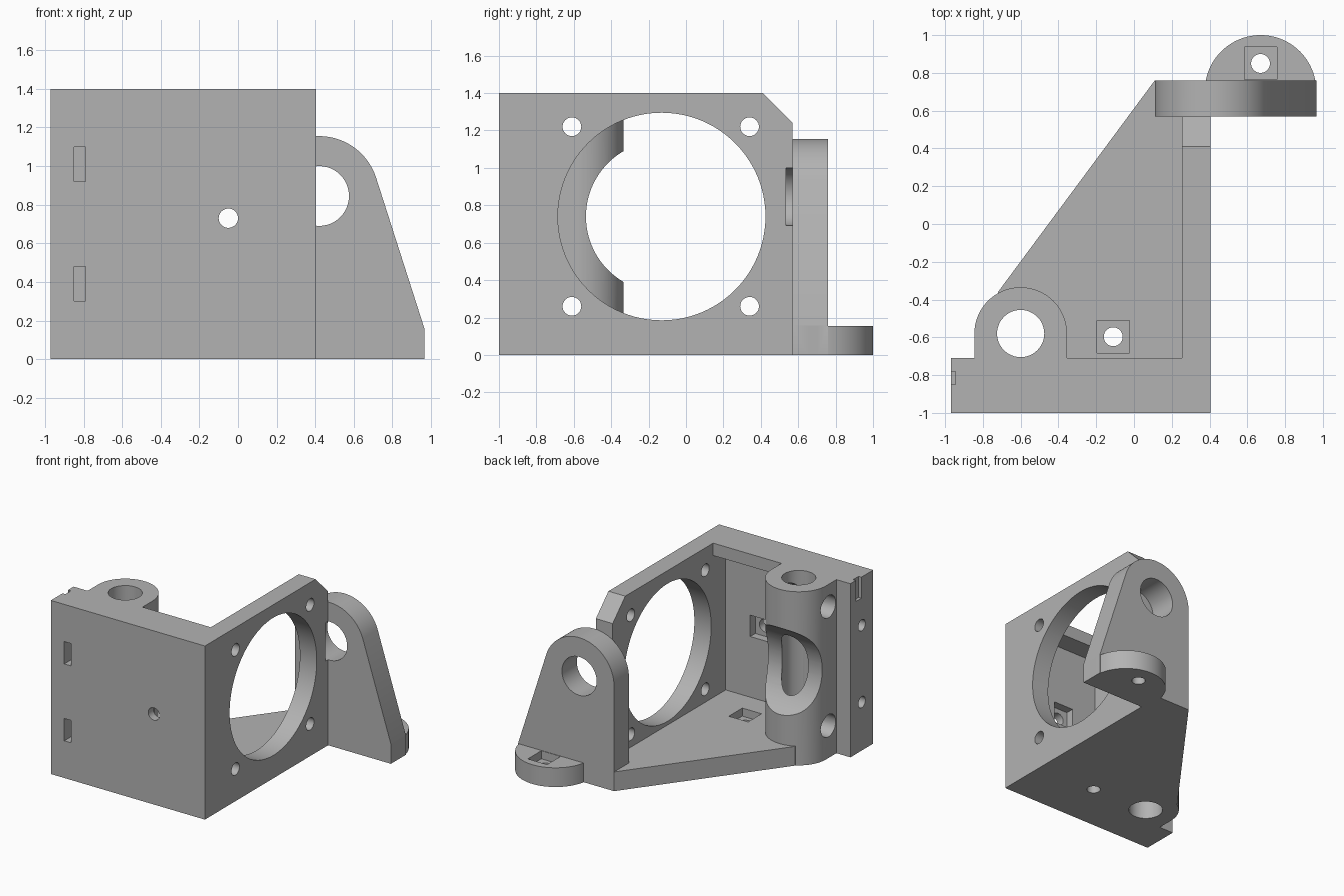
import bpy, bmesh, math
from mathutils import Matrix, Vector

cube = bpy.data.objects.get("Cube")
if cube:
    bpy.data.objects.remove(cube, do_unlink=True)

grey = bpy.data.materials.new("plain grey")
grey.use_nodes = True
colour = (0.45, 0.45, 0.45, 1)
grey.diffuse_color = colour
grey.node_tree.nodes["Principled BSDF"].inputs["Base Color"].default_value = colour


def prism(name, outline, axis, lo, hi):
    """Extrude a 2D outline along an axis: x uses (y, z), y uses (x, z), z uses (x, y)."""
    place = {"x": lambda a, b, t: (t, a, b),
             "y": lambda a, b, t: (a, t, b),
             "z": lambda a, b, t: (a, b, t)}[axis]
    bm = bmesh.new()
    rings = [[bm.verts.new(place(a, b, t)) for a, b in outline] for t in (lo, hi)]
    for ring in rings:
        bm.faces.new(ring)
    n = len(outline)
    for i in range(n):
        j = (i + 1) % n
        bm.faces.new((rings[0][i], rings[0][j], rings[1][j], rings[1][i]))
    bmesh.ops.recalc_face_normals(bm, faces=bm.faces)
    mesh = bpy.data.meshes.new(name)
    bm.to_mesh(mesh)
    bm.free()
    mesh.materials.append(grey)
    obj = bpy.data.objects.new(name, mesh)
    bpy.context.collection.objects.link(obj)
    return obj


def arc(a, b, r, start, end, steps=48):
    angles = [math.radians(start + (end - start) * i / steps) for i in range(steps + 1)]
    return [(a + r * math.cos(t), b + r * math.sin(t)) for t in angles]


def rod(axis, a, b, r, lo, hi, steps=48):
    return prism("cutter", arc(a, b, r, 0, 360, steps)[:-1], axis, lo, hi)


def box(name, x, y, z):
    return prism(name, [(x[0], y[0]), (x[1], y[0]), (x[1], y[1]), (x[0], y[1])], "z", *z)


def combine(body, tool, operation):
    mod = body.modifiers.new("combine", "BOOLEAN")
    mod.operation, mod.solver, mod.object = operation, "EXACT", tool
    bpy.context.view_layer.objects.active = body
    bpy.ops.object.modifier_apply(modifier=mod.name)
    bpy.data.objects.remove(tool, do_unlink=True)


TALL, FLOOR = 1.4, 0.155

# Front wall, thick at its free end and along its top rail
body = box("motor_bracket", (-0.97, 0.405), (-1, -0.87), (0, TALL))
solids = [
    box("wall_end", (-0.97, -0.355), (-0.95, -0.71), (0, TALL)),
    box("top_rail", (-0.5, 0.35), (-0.95, -0.71), (1.3, TALL)),
    # Side wall with a chamfered back corner
    prism("side_wall", [(-1, 0), (0.57, 0), (0.57, 1.24), (0.41, TALL), (-1, TALL)],
          "x", 0.255, 0.405),
    # Sloping floor
    prism("floor", [(-0.72, -0.36), (-0.6, -0.95), (0.405, -0.95), (0.405, 0.76),
                    (0.11, 0.76)], "z", 0, FLOOR),
    # Vertical rod housing
    prism("rod_housing", [(-0.845, -0.9), (-0.355, -0.9)]
          + arc(-0.6, -0.58, 0.245, 0, 180), "z", 0, TALL),
    # Upright rod support and its rounded foot
    prism("rod_support", [(0.11, 0), (0.965, 0), (0.965, 0.16)]
          + arc(0.42, 0.845, 0.31, 18.4, 180), "y", 0.57, 0.76),
    prism("foot", [(0.375, 0.65), (0.965, 0.65)]
          + arc(0.67, 0.705, 0.295, 0, 180), "z", 0, FLOOR),
]
for solid in solids:
    combine(body, solid, "UNION")

# Motor opening, its clearance in the housing, and the two rod bores
cutters = [
    rod("x", -0.13, 0.74, 0.555, 0.2, 0.5, 96),
    rod("x", -0.13, 0.74, 0.405, -0.9, 0.2, 96),
    rod("z", -0.6, -0.58, 0.125, -0.1, 1.5),
    rod("y", 0.42, 0.845, 0.155, 0.535, 0.9),
]
# Motor screw holes and tool access through the housing
for z in (0.26, 1.22):
    cutters += [rod("x", y, z, 0.05, 0.2, 0.5, 32) for y in (-0.61, 0.34)]
    cutters.append(rod("x", -0.61, z, 0.09, -1.1, -0.3, 32))
# End screw holes with nut slots open to the front
for z in (0.39, 1.01):
    cutters.append(rod("x", -0.855, z, 0.045, -1.1, -0.7, 32))
    cutters.append(box("cutter", (-0.85, -0.79), (-1.1, -0.77), (z - 0.09, z + 0.09)))
# Switch wire notch
cutters.append(box("cutter", (-1.1, -0.945), (-0.85, -0.78), (1.23, 1.5)))
# Mounting holes with square nut pockets
for x, y in ((-0.11, -0.597), (0.67, 0.85)):
    cutters.append(rod("z", x, y, 0.05, -0.1, 0.3, 32))
    cutters.append(box("cutter", (x - 0.086, x + 0.086), (y - 0.086, y + 0.086), (0.09, 0.3)))
cutters.append(rod("y", -0.05, 0.73, 0.05, -1.1, -0.8, 32))
cutters.append(box("cutter", (-0.136, 0.036), (-0.935, -0.8), (0.644, 0.816)))
for cutter in cutters:
    combine(body, cutter, "DIFFERENCE")

bpy.ops.object.select_all(action="DESELECT")
body.select_set(True)
bpy.context.view_layer.objects.active = body
bpy.ops.object.shade_smooth_by_angle(angle=math.radians(25))
